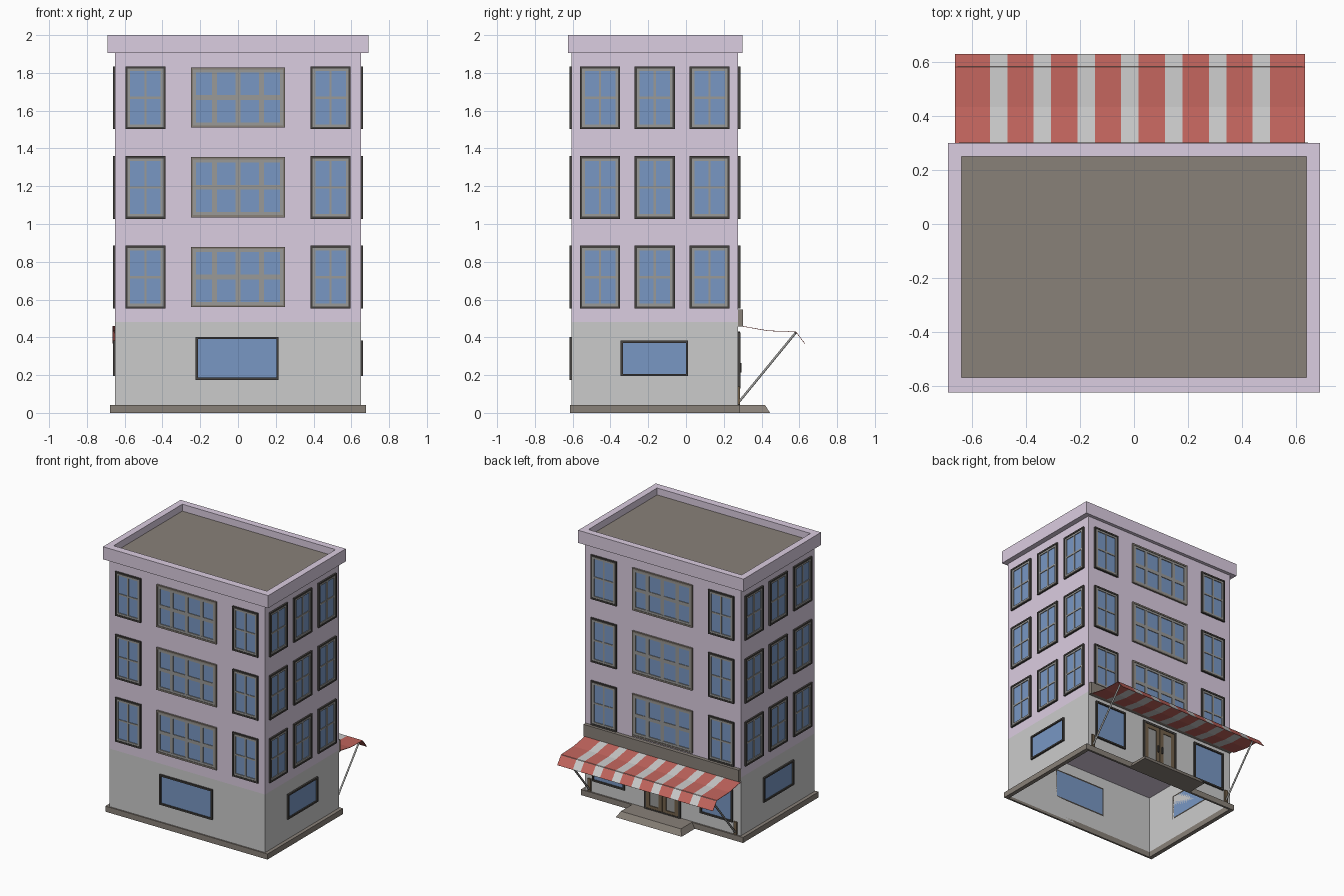
import bpy, bmesh
from math import radians
from mathutils import Matrix, Vector

if "Cube" in bpy.data.objects:
    bpy.data.objects.remove(bpy.data.objects["Cube"])


def material(name, r, g, b):
    m = bpy.data.materials.new(name)
    m.diffuse_color = (r, g, b, 1)
    m.use_nodes = True
    m.node_tree.nodes["Principled BSDF"].inputs["Base Color"].default_value = m.diffuse_color
    return m


LILAC = material("lilac_wall", .71, .61, .75)
STONE = material("pale_stone", .55, .55, .55)
TAUPE = material("taupe", .25, .22, .19)
DARK = material("dark_frame", .06, .055, .05)
GREY = material("grey_bars", .32, .32, .31)
GLASS = material("blue_glass", .19, .31, .55)
RED = material("awning_red", .54, .13, .11)
WOOD = material("door_wood", .17, .12, .07)


def finish(name, bm, mats):
    me = bpy.data.meshes.new(name)
    bm.to_mesh(me)
    bm.free()
    for m in mats:
        me.materials.append(m)
    ob = bpy.data.objects.new(name, me)
    bpy.context.collection.objects.link(ob)
    return ob


def boxes(name, items, turn=0):
    """One object from (low corner, high corner, material) boxes, turned about z."""
    bm = bmesh.new()
    mats = []
    for lo, hi, mat in items:
        if mat not in mats:
            mats.append(mat)
        lo, hi = Vector(lo), Vector(hi)
        m = Matrix.Rotation(radians(turn), 4, 'Z') @ Matrix.Translation((lo + hi) / 2) \
            @ Matrix.Diagonal((*(hi - lo), 1))
        vs = bmesh.ops.create_cube(bm, size=1, matrix=m)['verts']
        for f in {f for v in vs for f in v.link_faces}:
            f.material_index = mats.index(mat)
    return finish(name, bm, mats)


def border(u0, u1, z0, z1, w, near, far, mat):
    """Four boxes framing a rectangle; local -y points out of the wall."""
    return [((u0, near, z0), (u0 + w, far, z1), mat), ((u1 - w, near, z0), (u1, far, z1), mat),
            ((u0 + w, near, z0), (u1 - w, far, z0 + w), mat),
            ((u0 + w, near, z1 - w), (u1 - w, far, z1), mat)]


def ring(name, outer, inner, z0, z1, mat):
    """Rectangular ring, open in the middle; rectangles are x0, x1, y0, y1."""
    bm = bmesh.new()

    def loop(r, z):
        x0, x1, y0, y1 = r
        return [bm.verts.new((x, y, z)) for x, y in ((x0, y0), (x1, y0), (x1, y1), (x0, y1))]
    loops = [loop(outer, z0), loop(outer, z1), loop(inner, z1), loop(inner, z0)]
    for k in range(4):
        a, b = loops[k], loops[(k + 1) % 4]
        for i in range(4):
            j = (i + 1) % 4
            bm.faces.new((a[i], a[j], b[j], b[i]))
    return finish(name, bm, [mat])


# walls: turn about z and distance from the centre
WALLS = {"front": (0, .605), "right": (90, .65), "back": (180, .275), "left": (-90, .65)}


def window(name, wall, u, width, z0, z1, cols=1, rows=1, bar=.012, outer=DARK, inner=.0):
    turn, dist = WALLS[wall]
    a, b = u - width / 2, u + width / 2
    back = -dist + .004
    w = .012
    parts = [((a + w, -dist - .003, z0 + w), (b - w, back, z1 - w), GLASS)]
    parts += border(a, b, z0, z1, w, -dist - .013, back, outer)
    if inner:
        parts += border(a + w, b - w, z0 + w, z1 - w, inner, -dist - .009, back, GREY)
    for i in range(1, cols):
        c = a + width * i / cols
        parts.append(((c - bar / 2, -dist - .008, z0 + w), (c + bar / 2, back, z1 - w), GREY))
    for i in range(1, rows):
        c = z0 + (z1 - z0) * i / rows
        parts.append(((a + w, -dist - .0075, c - bar / 2), (b - w, back, c + bar / 2), GREY))
    boxes(name, parts, turn)


# main body: open ground-floor shell, closed upper storeys
ring("ground_floor_walls", (-.65, .65, -.605, .275), (-.646, .646, -.601, .271), .02, .48, STONE)
boxes("upper_storeys", [((-.65, -.605, .48), (.65, .275, 1.92), LILAC)])
ring("plinth", (-.677, .677, -.615, .287), (-.646, .646, -.601, .271), 0, .042, TAUPE)

# cornice parapet and sunken roof
ring("cornice", (-.69, .69, -.625, .30), (-.64, .64, -.57, .25), 1.905, 2, LILAC)
boxes("roof", [((-.645, -.575, 1.92), (.645, .255, 1.948), TAUPE)])

# upper windows on every side, three storeys
for floor in range(3):
    z = .552 + .475 * floor
    for wall in ("front", "back"):
        for u in (-.49, .49):
            window(f"{wall}_window_{floor}", wall, u, .213, z, z + .333, 2, 2, inner=.014)
        window(f"{wall}_wide_window_{floor}", wall, 0, .50, z + .008, z + .327, 4, 2,
               bar=.026, outer=TAUPE, inner=.016)
    for wall, s in (("right", 1), ("left", -1)):
        for u in (-.455, -.165, .125):
            window(f"{wall}_window_{floor}", wall, u * s, .213, z, z + .333, 2, 2, inner=.014)

# ground-floor windows
window("front_ground_window", "front", -.005, .44, .175, .402)
window("right_ground_window", "right", -.167, .357, .195, .382)
window("left_ground_window", "left", .167, .357, .195, .382)
for u in (-.45, .45):
    window("shop_window", "back", u, .27, .13, .425)

# double door with glazed leaves and handles
d = WALLS["back"][1]
door = border(-.15, .15, .035, .43, .016, -d - .012, -d + .003, DARK)
for s in (-1, 1):
    u0, u1 = sorted((s * .002, s * .134))
    door += border(u0, u1, .042, .414, .03, -d - .009, -d + .003, WOOD)
    door.append(((u0 + .03, -d - .004, .072), (u1 - .03, -d + .003, .384), GREY))
    door.append(((s * .018 - .005, -d - .02, .215), (s * .018 + .005, -d - .009, .265), DARK))
boxes("double_door", door, 180)

# doorstep with sloping edges
step = boxes("doorstep", [((-.275, .272, 0), (.275, .445, .042), TAUPE)])
for v in step.data.vertices:
    if v.co.z > .02:
        v.co.x *= .91
        if v.co.y > .4:
            v.co.y = .418

# fascia board above the awning
boxes("fascia_board", [((-.65, .272, .457), (.645, .302, .548), TAUPE)])

# striped awning swept from its side profile
profile = [(.30, .46), (.435, .436), (.582, .431), (.63, .368)]
edges = [-.665]
for i in range(7):
    edges += [-.535 + .1625 * i, -.47 + .1625 * i]
edges.append(.635)
bm = bmesh.new()
cols = [[bm.verts.new((x, y, z)) for y, z in profile] for x in edges]
for i in range(len(cols) - 1):
    for j in range(3):
        f = bm.faces.new((cols[i][j], cols[i + 1][j], cols[i + 1][j + 1], cols[i][j + 1]))
        f.material_index = i % 2
bm.normal_update()
if bm.faces[:][0].normal.z < 0:
    bmesh.ops.reverse_faces(bm, faces=bm.faces[:])
awning = finish("awning", bm, [RED, STONE])
mod = awning.modifiers.new("cloth_thickness", 'SOLIDIFY')
mod.thickness = .003


def rod(name, a, b, r, mat):
    cu = bpy.data.curves.new(name, 'CURVE')
    cu.dimensions = '3D'
    cu.bevel_depth = r
    cu.bevel_resolution = 1
    cu.use_fill_caps = True
    sp = cu.splines.new('POLY')
    sp.points.add(1)
    for p, c in zip(sp.points, (a, b)):
        p.co = (*c, 1)
    cu.materials.append(mat)
    bpy.context.collection.objects.link(bpy.data.objects.new(name, cu))


# awning supports: slanted arms, wall brackets and the front bar
for x in (-.61, .61):
    rod("awning_arm", (x, .282, .06), (x, .582, .426), .007, GREY)
    boxes("arm_bracket", [((x - .012, .272, .045), (x + .012, .286, .14), WOOD)])
rod("awning_front_bar", (-.655, .582, .424), (.625, .582, .424), .005, DARK)
